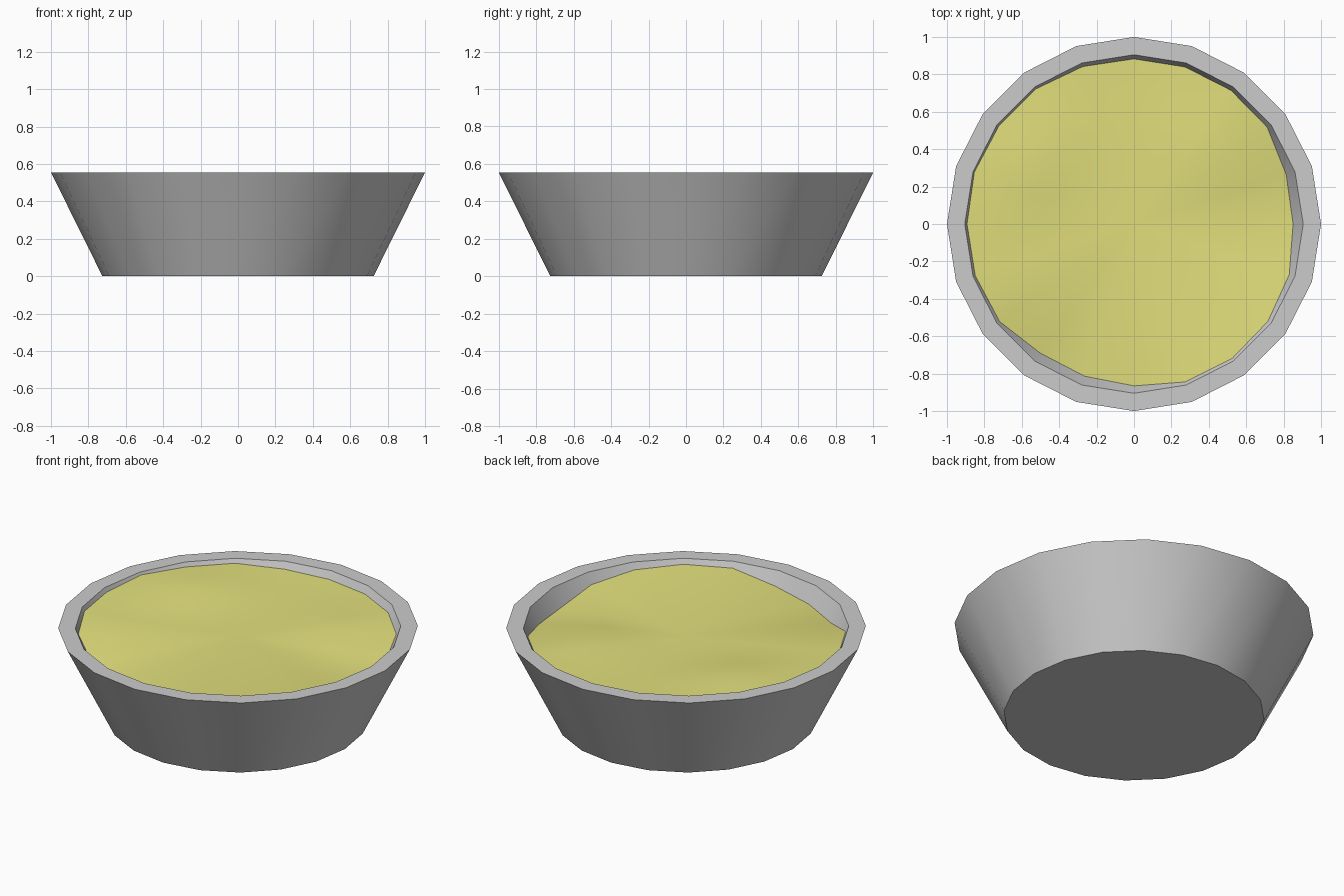
import bpy, bmesh
from math import cos, sin, pi, exp, radians

if "Cube" in bpy.data.objects:
    bpy.data.objects.remove(bpy.data.objects["Cube"])

SIDES = 20
RIM_Z, RIM_IN, SLOPE = 0.555, 0.905, 0.495


def ring(bm, r, z):
    return [bm.verts.new((r * cos(2 * pi * i / SIDES), r * sin(2 * pi * i / SIDES), z))
            for i in range(SIDES)]


def bridge(bm, a, b):
    for i in range(SIDES):
        j = (i + 1) % SIDES
        bm.faces.new((a[i], a[j], b[j], b[i]))


def finish(bm, name, angle):
    me = bpy.data.meshes.new(name)
    bmesh.ops.recalc_face_normals(bm, faces=bm.faces)
    bm.to_mesh(me)
    bm.free()
    ob = bpy.data.objects.new(name, me)
    bpy.context.collection.objects.link(ob)
    bpy.ops.object.select_all(action='DESELECT')
    ob.select_set(True)
    bpy.context.view_layer.objects.active = ob
    bpy.ops.object.shade_smooth_by_angle(angle=radians(angle))
    return ob


def wall_radius(z):
    return RIM_IN - (RIM_Z - z) * SLOPE


# Bowl: flared faceted wall, flat rim, inner wall and floor
bm = bmesh.new()
profile = [(0.725, 0), (1.0, RIM_Z), (RIM_IN, RIM_Z), (wall_radius(0.1), 0.1)]
rings = [ring(bm, r, z) for r, z in profile]
for a, b in zip(rings, rings[1:]):
    bridge(bm, a, b)
bm.faces.new(rings[0])
bm.faces.new(rings[-1])
finish(bm, "bowl", 30)

# Filling: gently uneven surface meeting the inner wall at varying heights
edge = [0.445, 0.455, 0.505, 0.51, 0.51, 0.51, 0.515, 0.53, 0.53, 0.54,
        0.53, 0.53, 0.52, 0.45, 0.455, 0.475, 0.52, 0.525, 0.515, 0.49]
bm = bmesh.new()
mid = 0.5
steps = 8
prev = None
for k in range(1, steps + 1):
    t = k / steps
    cur = []
    for i, ez in enumerate(edge):
        a = 2 * pi * i / SIDES
        r = wall_radius(ez) * t
        x, y = r * cos(a), r * sin(a)
        bump = 0.035 * exp(-((x + 0.58) ** 2 + (y - 0.36) ** 2) / 0.06) * (1 - t ** 6)
        bump += 0.02 * exp(-((x - 0.45) ** 2 + (y - 0.4) ** 2) / 0.08) * (1 - t ** 6)
        cur.append(bm.verts.new((x, y, mid + (ez - mid) * t ** 2 + bump)))
    if prev:
        bridge(bm, prev, cur)
    else:
        c = bm.verts.new((0, 0, mid))
        for i in range(SIDES):
            bm.faces.new((c, cur[i], cur[(i + 1) % SIDES]))
    prev = cur
for f in bm.faces:
    f.normal_update()
filling = finish(bm, "filling", 60)
if sum(p.normal.z for p in filling.data.polygons) < 0:
    filling.data.flip_normals()

mat = bpy.data.materials.new("yellow_filling")
mat.diffuse_color = (0.76, 0.74, 0.2, 1)
mat.use_nodes = True
mat.node_tree.nodes["Principled BSDF"].inputs["Base Color"].default_value = mat.diffuse_color
filling.data.materials.append(mat)
